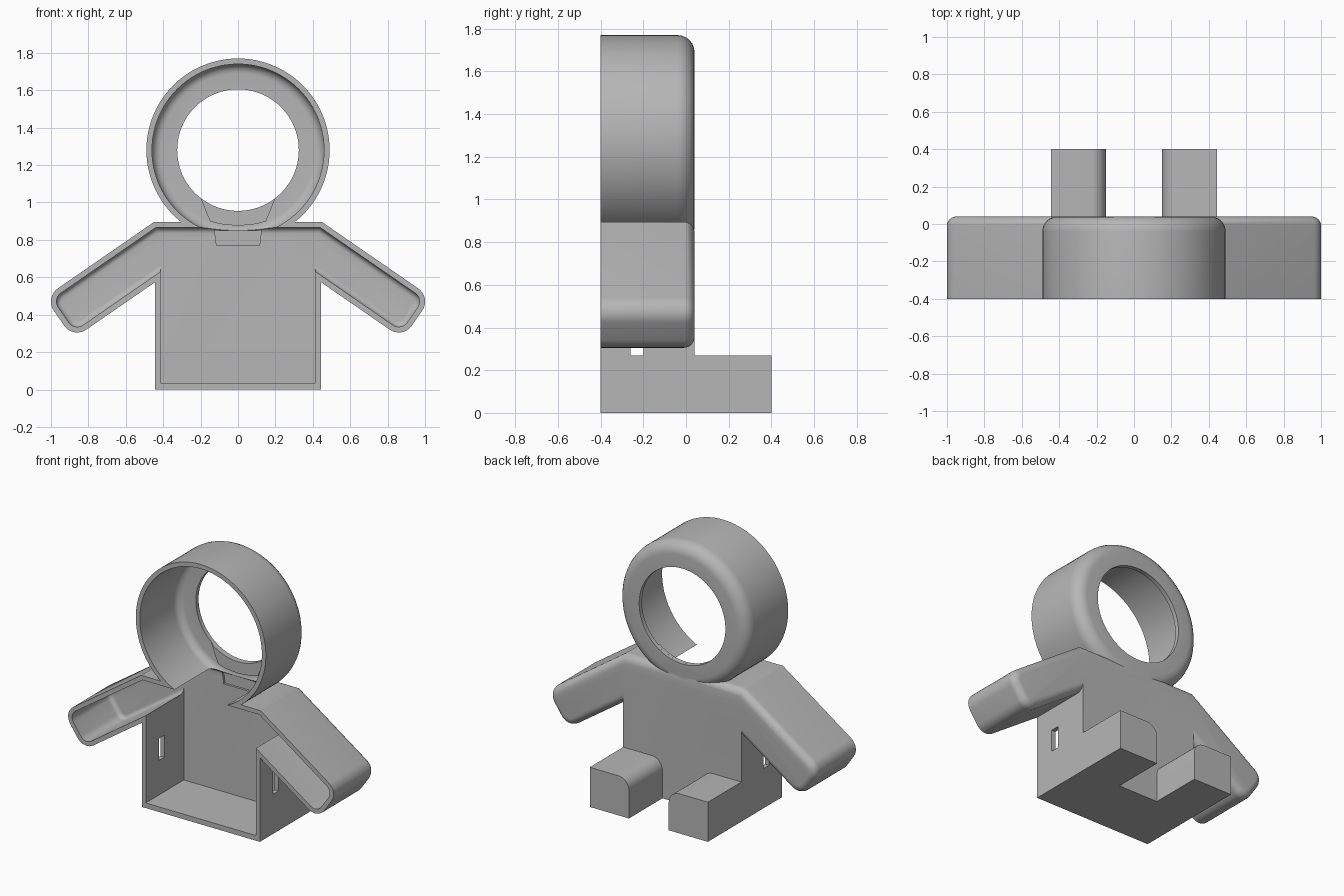
import bpy, bmesh, math
from mathutils import Vector

if "Cube" in bpy.data.objects:
    bpy.data.objects.remove(bpy.data.objects["Cube"])

FRONT, BACK, WALL = -0.4, 0.04, 0.03
HEAD_Z = 1.28

grey = bpy.data.materials.new("plain_grey")
grey.use_nodes = True
grey.diffuse_color = (0.47, 0.47, 0.47, 1)
grey.node_tree.nodes["Principled BSDF"].inputs["Base Color"].default_value = grey.diffuse_color


def finish(name, bm):
    bmesh.ops.recalc_face_normals(bm, faces=bm.faces)
    mesh = bpy.data.meshes.new(name)
    bm.to_mesh(mesh)
    bm.free()
    mesh.materials.append(grey)
    obj = bpy.data.objects.new(name, mesh)
    bpy.context.collection.objects.link(obj)
    return obj


def prism(name, outline, y0, y1, fillet=0):
    """Extrude an (x, z) outline along y, optionally rounding the back rim."""
    bm = bmesh.new()
    face = bm.faces.new([bm.verts.new((x, y0, z)) for x, z in outline])
    out = bmesh.ops.extrude_face_region(bm, geom=[face])["geom"]
    verts = [g for g in out if isinstance(g, bmesh.types.BMVert)]
    bmesh.ops.translate(bm, verts=verts, vec=(0, y1 - y0, 0))
    bmesh.ops.recalc_face_normals(bm, faces=bm.faces)
    if fillet:
        rim = [e for e in bm.edges if all(abs(v.co.y - y1) < 1e-5 for v in e.verts)]
        bmesh.ops.bevel(bm, geom=rim, offset=fillet, segments=6, profile=0.5,
                        affect='EDGES', clamp_overlap=False)
    return finish(name, bm)


def box(name, x0, x1, y0, y1, z0, z1):
    return prism(name, [(x0, z0), (x1, z0), (x1, z1), (x0, z1)], y0, y1)


def arc(cx, cz, r, a0, a1, n=8):
    return [(cx + r * math.cos(math.radians(a0 + (a1 - a0) * i / n)),
             cz + r * math.sin(math.radians(a0 + (a1 - a0) * i / n))) for i in range(n + 1)]


def drum(name, r, y0, y1, fillet=0):
    outline = arc(0, HEAD_Z, r, 0, 360, 96)[:-1]
    return prism(name, outline, y0, y1, fillet)


def sleeves(name, inset, y0, y1, fillet):
    """Shoulders with both drooping arms, as one mirrored outline."""
    along = Vector((0.823, -0.568))
    down = Vector((-0.568, -0.823))
    shoulder = Vector((0.45, 0.895))
    r = 0.085 - inset
    tilt = math.degrees(math.atan2(along.y, along.x))
    upper = shoulder + along * 0.624 + down * 0.085
    lower = shoulder + along * 0.624 + down * 0.183
    peak = (0.45 - inset * 0.31, 0.895 - inset)
    root = lower + down * r - along * 0.75
    half = [peak] + arc(*upper, r, tilt + 90, tilt) + arc(*lower, r, tilt, tilt - 90)
    half.append(tuple(root))
    return prism(name, half + [(-x, z) for x, z in reversed(half)], y0, y1, fillet)


def combine(target, other, operation):
    mod = target.modifiers.new(operation.lower(), 'BOOLEAN')
    mod.operation = operation
    mod.solver = 'EXACT'
    mod.object = other
    bpy.context.view_layer.objects.active = target
    bpy.ops.object.modifier_apply(modifier=mod.name)
    bpy.data.objects.remove(other)


# Outer shell: torso, sleeves and round hood
shell = box("body_shell", -0.445, 0.445, FRONT, BACK, 0, 0.8)
combine(shell, sleeves("sleeves", 0, FRONT, BACK, 0.05), 'UNION')
combine(shell, drum("hood", 0.49, FRONT, BACK, 0.08), 'UNION')

# Hollow interior, open at the front
inner = BACK - WALL
combine(shell, box("torso_cavity", -0.415, 0.415, FRONT - 0.1, inner, 0.035, 0.8), 'DIFFERENCE')
combine(shell, sleeves("sleeve_cavity", WALL, FRONT - 0.1, inner, 0.03), 'DIFFERENCE')
combine(shell, drum("hood_cavity", 0.46, FRONT - 0.1, inner, 0.05), 'DIFFERENCE')

# Face opening, side slots and the shallow neck recess
combine(shell, drum("face_hole", 0.325, -0.2, 0.2), 'DIFFERENCE')
combine(shell, box("side_slots", -0.6, 0.6, -0.26, -0.2, 0.27, 0.42), 'DIFFERENCE')
notch = [(-0.115, 0.77), (0.115, 0.77), (0.125, 0.85), (-0.125, 0.85)]
combine(shell, prism("neck_recess", notch, -0.05, inner + 0.015), 'DIFFERENCE')

# Raised neck panel below the face opening
panel = prism("neck_panel", arc(0, HEAD_Z, 0.325, 232, 308, 16)
              + [(0.15, 0.9), (0.1, 0.885), (0, 0.875), (-0.1, 0.885), (-0.15, 0.9)],
              inner - 0.01, inner + 0.01)

# Legs reaching backwards, rounded on the inner top edge
legs = []
for side, name in ((1, "left_leg"), (-1, "right_leg")):
    outline = [(0.445, 0), (0.445, 0.27)] + arc(0.23, 0.19, 0.08, 90, 180) + [(0.15, 0)]
    legs.append(prism(name, [(side * x, z) for x, z in outline], BACK, 0.4))

# Smooth curved surfaces, keep edges sharp
bpy.ops.object.select_all(action='DESELECT')
for obj in [shell, panel] + legs:
    obj.select_set(True)
bpy.context.view_layer.objects.active = shell
bpy.ops.object.shade_smooth_by_angle(angle=math.radians(30))
